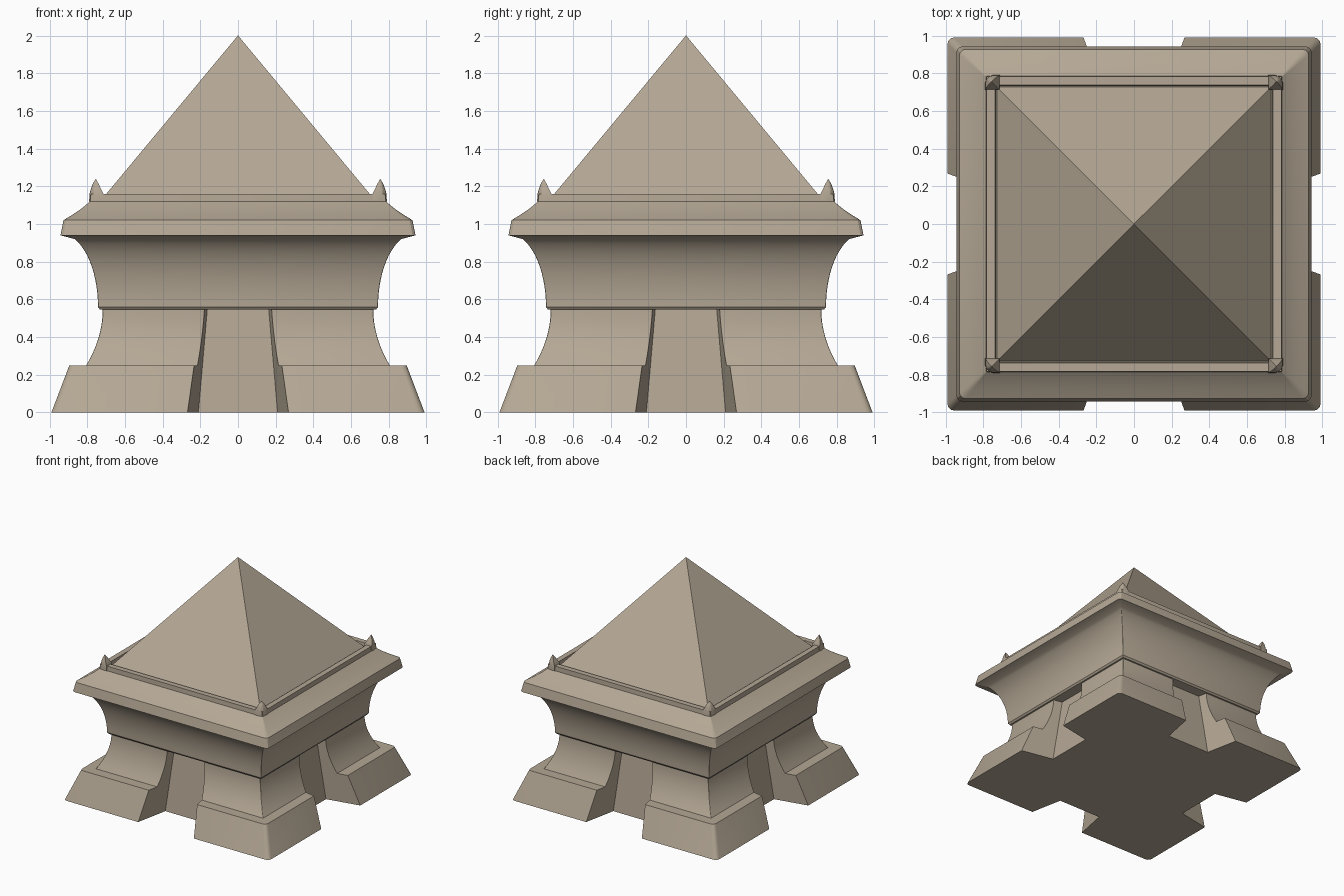
import bpy, math

if "Cube" in bpy.data.objects:
    bpy.data.objects.remove(bpy.data.objects["Cube"])

stone = bpy.data.materials.new("tan_stone")
stone.diffuse_color = (0.46, 0.39, 0.30, 1)
stone.use_nodes = True
stone.node_tree.nodes["Principled BSDF"].inputs["Base Color"].default_value = stone.diffuse_color


def loft(name, rings):
    """Skin equal-length rings of points from bottom to top and cap both ends."""
    n = len(rings[0])
    verts = [p for r in rings for p in r]
    faces = [tuple(reversed(range(n)))]
    for k in range(len(rings) - 1):
        a, b = k * n, (k + 1) * n
        faces += [(a + i, a + (i + 1) % n, b + (i + 1) % n, b + i) for i in range(n)]
    faces.append(tuple(range(len(verts) - n, len(verts))))
    me = bpy.data.meshes.new(name)
    me.from_pydata(verts, [], faces)
    me.materials.append(stone)
    ob = bpy.data.objects.new(name, me)
    bpy.context.collection.objects.link(ob)
    bpy.ops.object.select_all(action='DESELECT')
    ob.select_set(True)
    bpy.context.view_layer.objects.active = ob
    bpy.ops.object.shade_smooth_by_angle(angle=math.radians(28))
    return ob


def corner(h, r):
    """Rounded corner at (+h, -h), counter-clockwise."""
    c = h - r
    return [(c + r * math.cos(a), -c + r * math.sin(a))
            for a in (-math.pi / 2, -math.pi / 3, -math.pi / 6, 0)]


def four_sides(pts, z):
    out = []
    for k in range(4):
        c, s = (1, 0, -1, 0)[k], (0, 1, 0, -1)[k]
        out += [(x * c - y * s, x * s + y * c, z) for x, y in pts]
    return out


# Base: four corner legs around a recessed core, tapering channel on each side
def base_ring(z, h, r):
    t = z / 0.545
    core, inner = 0.70 - 0.06 * t, 0.21 - 0.047 * t
    gap = inner + 0.2 * (h - core)
    return four_sides([(-gap, -h), (-inner, -core), (inner, -core), (gap, -h)]
                      + corner(h, r), z)


rings = [base_ring(0, 0.99, 0.035), base_ring(0.25, 0.895, 0.03)]
for i in range(9):
    u = i / 8
    rings.append(base_ring(0.25 + 0.295 * u, 0.718 + 0.087 * (1 - u) ** 2, 0.004))
loft("base_with_legs", rings)

# Upper body: thin ring, concave flare, cornice slab, sloped shoulder, rim
profile = [(0.545, 0.732, 0.004), (0.56, 0.743, 0.004)]
for i in range(1, 13):
    a = math.radians(68 * i / 12)
    profile.append((0.56 + 0.36 * math.sin(a) / math.sin(math.radians(68)),
                    0.743 + 0.124 * (1 - math.cos(a)) / (1 - math.cos(math.radians(68))),
                    0.004))
profile += [(0.94, 0.942, 0.03), (1.02, 0.926, 0.03), (1.05, 0.877, 0.022),
            (1.083, 0.829, 0.014), (1.12, 0.785, 0.004),
            (1.16, 0.783, 0.004), (1.16, 0.737, 0.004), (1.125, 0.732, 0.004)]
loft("body_and_cornice", [four_sides(corner(h, r), z) for z, h, r in profile])

# Pyramid roof
loft("pyramid_roof", [four_sides([(h, -h)], z) for z, h in ((1.12, 0.732), (2.0, 0.0005))])

# Pointed corner ornaments on the rim
for k in range(4):
    rings = []
    for z, lo, hi in ((1.12, 0.712, 0.790), (1.16, 0.714, 0.788), (1.185, 0.727, 0.781),
                      (1.21, 0.738, 0.772), (1.24, 0.7545, 0.7555)):
        w = hi - lo
        r = 0.55 * w
        pts = [(lo, lo), (hi, lo)]
        pts += [(hi - r + r * math.cos(a), hi - r + r * math.sin(a))
                for a in (0, math.pi / 6, math.pi / 3, math.pi / 2)]
        pts.append((lo, hi))
        rings.append([(x, y, z) for x, y in pts])
    ob = loft("corner_spike_%d" % (k + 1), rings)
    ob.rotation_euler.z = k * math.pi / 2
